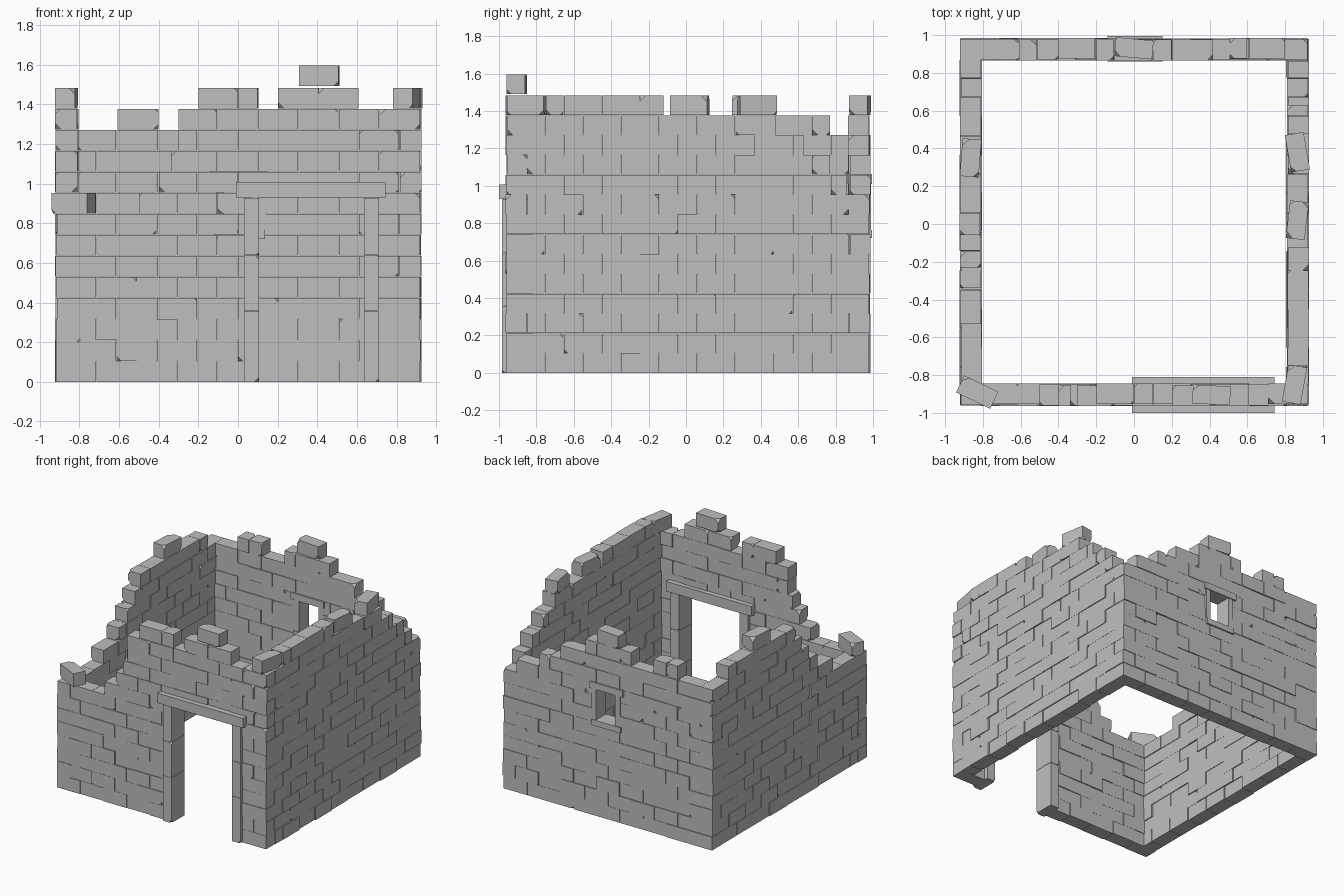
import bpy, bmesh, random
from mathutils import Matrix, Vector

random.seed(7)
if "Cube" in bpy.data.objects:
    bpy.data.objects.remove(bpy.data.objects["Cube"], do_unlink=True)

stone_mat = bpy.data.materials.new("grey stone")
stone_mat.use_nodes = True
GREY = (0.52, 0.52, 0.52, 1)
stone_mat.diffuse_color = GREY
stone_mat.node_tree.nodes["Principled BSDF"].inputs["Base Color"].default_value = GREY

H = 0.106           # course height
T = 0.11            # wall thickness
X, Y0, Y1 = 0.92, -0.96, 0.98
BRICK = 0.204


def stone(bm, lo, hi, chips=0, chip=0.03, turn=0):
    """Add one block, with some of its corners knocked off."""
    lo, hi = Vector(lo), Vector(hi)
    size = hi - lo
    m = (Matrix.Translation((lo + hi) / 2) @ Matrix.Rotation(turn, 4, 'Z')
         @ Matrix.Diagonal((*size, 1)))
    verts = bmesh.ops.create_cube(bm, size=1, matrix=m)["verts"]
    for v in random.sample(verts, chips):
        bmesh.ops.bevel(bm, geom=[v], offset=chip * random.uniform(0.6, 1.2),
                        affect='VERTICES', segments=1)


def finish(bm, name):
    mesh = bpy.data.meshes.new(name)
    bm.to_mesh(mesh)
    bm.free()
    mesh.materials.append(stone_mat)
    obj = bpy.data.objects.new(name, mesh)
    bpy.context.collection.objects.link(obj)
    return obj


def spans(start, end, holes):
    """Cut the holes out of one course."""
    out = [(start, end)]
    for a, b in holes:
        out = [p for s, e in out for p in ((s, min(e, a)), (max(s, b), e))
               if p[1] - p[0] > 0.03]
    return out


def wall(name, axis, near, full, ends, holes, tops):
    """Lay courses along one axis; ends gives (start, end) for each course."""
    bm = bmesh.new()
    for c in range(14):
        z0, z1 = c * H, (c + 1) * H
        if c in tops:
            runs = tops[c]
        else:
            # corner stones alternate between the two walls that meet
            inset = 0 if (c % 2 == 0) == full else T
            lim = (-X, X) if axis == 'x' else (Y0, Y1)
            a, b = ends.get(c, lim)
            a, b = max(a, lim[0] + inset), min(b, lim[1] - inset)
            runs = spans(a, b, [h[:2] for h in holes if h[2] <= c <= h[3]])
        base = -X if axis == 'x' else Y0
        for a, b in runs:
            # joints are staggered by half a block on every other course
            k = base + (c % 2) * BRICK / 2
            joints = [a] + [k + i * BRICK for i in range(12)
                            if a + 0.06 < k + i * BRICK < b - 0.06] + [b]
            for s, e in zip(joints, joints[1:]):
                out = random.choice((0, 0, 0.003, 0.006, -0.004))
                n0, n1 = near + out, near + T + out
                loose_end = c > 7 and (s == a or e == b)
                chips = 2 if loose_end else random.choice((0, 0, 0, 1))
                g = 0.001
                if axis == 'x':
                    lo, hi = (s + g, n0, z0), (e - g, n1, z1 - g)
                else:
                    lo, hi = (n0, s + g, z0), (n1, e - g, z1 - g)
                stone(bm, lo, hi, chips, 0.028 if loose_end else 0.02)
    return finish(bm, name)


# Broken front wall with the doorway
wall("front_wall", 'x', Y0, True,
     {8: (-0.5, X), 9: (-0.4, X), 10: (-0.34, X), 11: (-0.3, X), 12: (-0.3, X)},
     [(0.07, 0.68, 0, 8)],
     {13: [(-0.2, 0.1), (0.2, 0.61)]})

# Back wall with the small window
wall("back_wall", 'x', Y1 - T, True,
     {9: (-X, 0.8), 10: (-X, 0.6), 11: (-X, 0.42)},
     [(-0.09, 0.12, 7, 8), (-0.09, 0.12, 9, 9)],
     {12: [(-0.61, -0.4), (-0.2, 0.2)], 13: []})

# Side walls, each crumbling toward one corner
wall("left_wall", 'y', X - T, False,
     {9: (Y0, 0.86), 10: (Y0, 0.77), 11: (Y0, 0.63), 12: (Y0, 0.48)}, [],
     {13: [(-0.75, -0.12)]})
wall("right_wall", 'y', -X, False,
     {8: (-0.53, Y1), 9: (-0.34, Y1), 10: (-0.23, Y1), 11: (-0.14, Y1),
      12: (-0.06, 0.77)}, [],
     {13: []})

# Loose stones resting on the wall tops: x, y, course, turn, long axis
LOOSE = [(-0.83, -0.89, 8, -0.45, 'x'), (0.85, -0.85, 13, -0.18, 'y'),
         (0.41, -0.905, 14, -0.05, 'x'), (0.865, 0.02, 13, -0.12, 'y'),
         (0.865, 0.38, 13, 0.17, 'y'), (-0.865, 0.35, 13, -0.08, 'y'),
         (0.0, 0.93, 13, -0.09, 'x')]
for i, (x, y, c, turn, axis) in enumerate(LOOSE):
    bm = bmesh.new()
    sx, sy = (0.1, 0.05) if axis == 'x' else (0.05, 0.1)
    z = c * H + (0.008 if c == 14 else 0)
    stone(bm, (x - sx, y - sy, z), (x + sx, y + sy, z + 0.104), 3, 0.032, turn)
    finish(bm, f"loose_stone_{i + 1}")


def block_set(name, blocks, chips=0):
    bm = bmesh.new()
    for lo, hi in blocks:
        stone(bm, lo, hi, chips, 0.018)
    finish(bm, name)


# Door frame: stacked posts and a long lintel
for name, x0, x1, cuts in (("door_post_right", 0.03, 0.105, (0, 0.36, 0.64, 0.93)),
                           ("door_post_left", 0.635, 0.71, (0, 0.36, 0.64, 0.93))):
    block_set(name, [((x0, -0.985, a), (x1, -0.82, b - 0.002))
                     for a, b in zip(cuts, cuts[1:])], 2)
block_set("door_lintel", [((-0.01, -1.0, 0.93), (0.745, -0.81, 1.008))])

# Window frame: lintel, sill and two thin posts
block_set("window_lintel", [((-0.14, 0.86, 1.01), (0.15, 0.995, 1.062))])
block_set("window_sill", [((-0.12, 0.86, 0.72), (0.135, 0.995, 0.765))])
block_set("window_posts", [((x, 0.865, 0.765), (x + 0.04, 0.988, 1.01))
                           for x in (-0.11, 0.1)])
